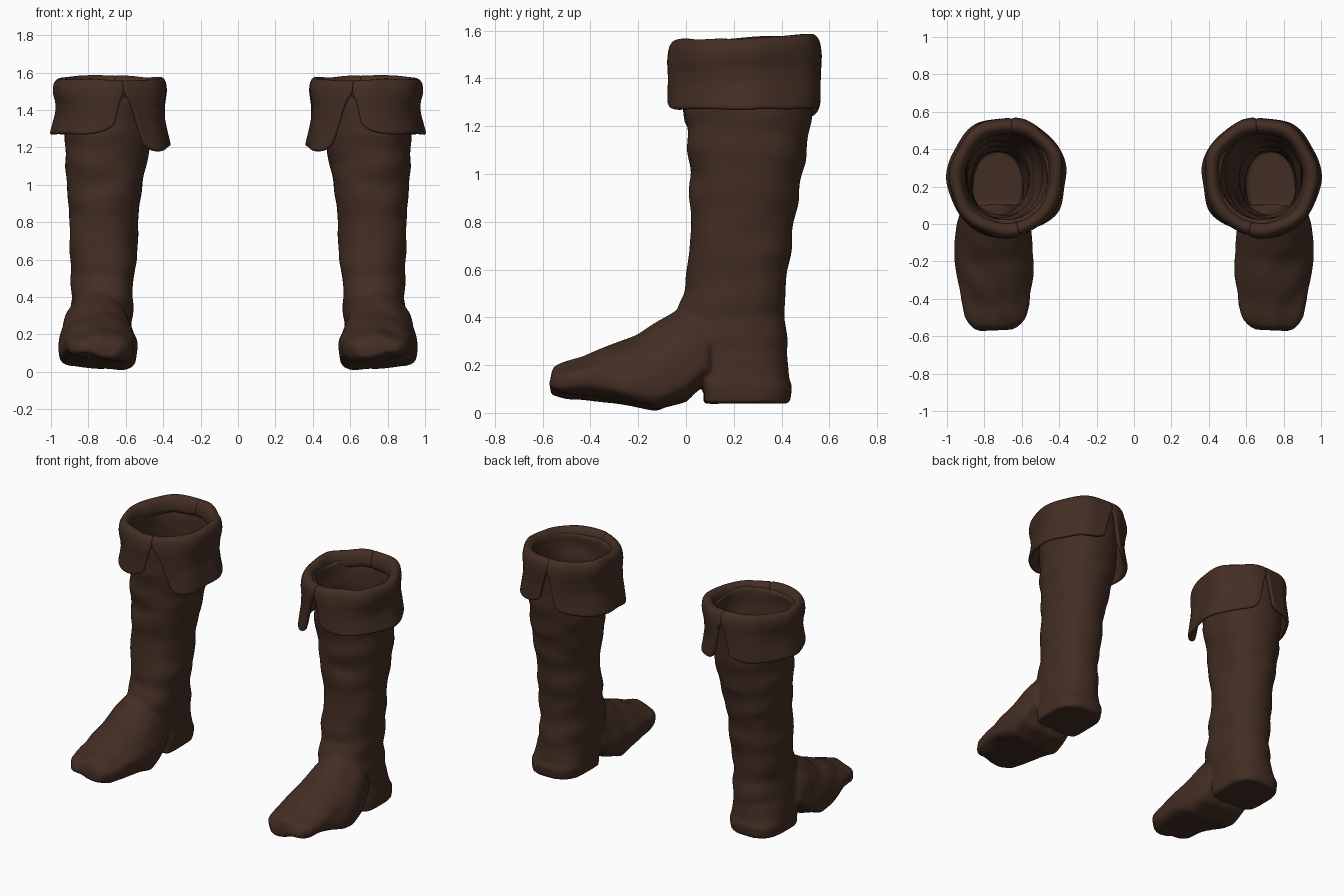
import bpy, bmesh, math
from mathutils import Vector, noise

if "Cube" in bpy.data.objects:
    bpy.data.objects.remove(bpy.data.objects["Cube"])

leather = bpy.data.materials.new("dark_brown_leather")
leather.use_nodes = True
BROWN = (0.056, 0.027, 0.017, 1)
leather.diffuse_color = BROWN
leather.node_tree.nodes["Principled BSDF"].inputs["Base Color"].default_value = BROWN


def sample(rows, t):
    """Interpolate the rows of a table by their first value."""
    for a, b in zip(rows, rows[1:]):
        if t <= b[0]:
            f = (t - a[0]) / (b[0] - a[0])
            return [p + (q - p) * f for p, q in zip(a, b)]
    return list(rows[-1])


def power(v, p):
    return math.copysign(abs(v) ** p, v)


def wrinkle(p, amount, stretch):
    """Shift a point by soft noise to give worn leather folds."""
    q = Vector(p)
    s = Vector((q.x * stretch[0], q.y * stretch[1], q.z * stretch[2]))
    return q + noise.noise_vector(s) * amount


def loft(bm, rings):
    """Skin a list of closed rings and cap both ends."""
    loops = [[bm.verts.new(p) for p in ring] for ring in rings]
    n = len(loops[0])
    for a, b in zip(loops, loops[1:]):
        for i in range(n):
            j = (i + 1) % n
            bm.faces.new((a[i], a[j], b[j], b[i]))
    bm.faces.new(loops[0])
    bm.faces.new(loops[-1])


def finish(bm, name):
    bmesh.ops.recalc_face_normals(bm, faces=bm.faces)
    mesh = bpy.data.meshes.new(name)
    bm.to_mesh(mesh)
    bm.free()
    mesh.materials.append(leather)
    for p in mesh.polygons:
        p.use_smooth = True
    obj = bpy.data.objects.new(name, mesh)
    bpy.context.collection.objects.link(obj)
    return obj


def mirror(obj):
    m = obj.modifiers.new("other_side", 'MIRROR')
    m.use_mirror_merge = False


# Leg: height, inner x, outer x, front y, back y
LEG = [(0.04, .575, .915, .075, .435), (0.11, .57, .92, .075, .445), (0.14, .57, .915, .05, .43),
       (0.3, .56, .905, -.05, .42), (0.4, .56, .885, -.05, .415), (0.5, .55, .89, -.01, .418),
       (0.6, .545, .895, .01, .425), (0.9, .525, .91, .02, .465), (1.2, .47, .92, .0, .525),
       (1.53, .44, .94, -.01, .545)]
# Foot: y, inner x, outer x, sole height, top height
FOOT = [(-.57, .65, .82, .08, .14), (-.55, .615, .86, .07, .195), (-.5, .575, .905, .06, .213),
        (-.43, .555, .92, .055, .23), (-.35, .55, .935, .04, .265), (-.2, .535, .96, .015, .325),
        (-.12, .54, .96, .0, .38), (0, .56, .95, .04, .45), (.06, .57, .93, .10, .46),
        (.1, .585, .915, .12, .46)]
SIDES = 48


def leg_ring(z, inset):
    _, x0, x1, y0, y1 = sample(LEG, z)
    # the heel has a straight front edge
    heel = max(0, min(1, (0.2 - z) / 0.08))
    ring = []
    for i in range(SIDES):
        a = math.tau * i / SIDES
        c, s = math.cos(a), math.sin(a)
        squareness = 0.92 - heel * (0.6 if s < 0 else 0.12)
        p = ((x0 + x1) / 2 + ((x1 - x0) / 2 - inset) * power(c, squareness),
             (y0 + y1) / 2 + ((y1 - y0) / 2 - inset) * power(s, squareness), z)
        amount = 0.016 if z > 0.25 else 0.005
        ring.append(wrinkle(p, amount, (4, 4, 9)))
    return ring


def foot_ring(y):
    _, x0, x1, z0, z1 = sample(FOOT, y)
    mid = z0 + min(0.11, (z1 - z0) * 0.5)
    ring = []
    for i in range(SIDES):
        a = math.tau * i / SIDES
        c, s = math.cos(a), math.sin(a)
        if s > 0:
            x, z = power(c, 1.1), mid + (z1 - mid) * s
        else:
            # flatter sole, tilted up towards the outside
            x = power(c, 0.6)
            z = mid + (mid - z0) * power(s, 0.6) - 0.035 * s * (x + 0.6) * 0.6
        p = ((x0 + x1) / 2 + (x1 - x0) / 2 * x, y, z)
        ring.append(wrinkle(p, 0.013, (11, 7, 9)))
    return ring


# Hollow leg and heel as one cup, fused with the foot
bm = bmesh.new()
heights = [0.04 + 1.49 * i / 60 for i in range(61)]
loft(bm, [leg_ring(z, 0) for z in heights]
     + [leg_ring(z, 0.028) for z in reversed(heights) if z > 0.15])
loft(bm, [foot_ring(-.57 + .67 * i / 40) for i in range(41)])
boot = finish(bm, "boots")
fuse = boot.modifiers.new("fuse", 'REMESH')
fuse.mode = 'VOXEL'
fuse.voxel_size = 0.0125
fuse.use_smooth_shade = True
soft = boot.modifiers.new("soften", 'SMOOTH')
soft.factor = 0.5
soft.iterations = 2
mirror(boot)

# Folded cuff profile: radius scale, then height above the flap's straight part
ROLL = [(.79, 1.47), (.81, 1.53), (.86, 1.56), (.93, 1.565), (.98, 1.545), (.99, 1.5)]
# Drop fraction, radius scale at the sides, radius scale at front and back
HANG = [(0, .99, 1.0), (.25, .945, .99), (.5, .945, .99), (.8, 1.0, 1.0), (1, 1.045, 1.01)]


def cuff_flap(name, start, end, start_gap, end_gap, start_hem, end_hem):
    """One half of the cuff, its edges opening into slits lower down."""
    cols, drop_rows = 44, 12
    bm = bmesh.new()
    grid = []
    for r in range(len(ROLL) + drop_rows):
        row = []
        for c in range(cols + 1):
            u = c / cols
            rolled = r < len(ROLL)
            f = 0 if rolled else (r - len(ROLL) + 1) / drop_rows
            gap = f ** 0.7
            a0, a1 = start + start_gap * gap, end - end_gap * gap
            a = math.radians(a0 + (a1 - a0) * u)
            x, y = math.cos(a), math.sin(a)
            if rolled:
                scale, z = ROLL[r]
            else:
                _, side, front = sample(HANG, f)
                scale = front + (side - front) * x * x
                hem = start_hem + (end_hem - start_hem) * u + 0.05 * abs(2 * u - 1) ** 10
                z = 1.5 + (hem - 1.5) * f
            ripple = 1 + 0.018 * math.sin(7 * a + 1) * min(1, max(0, scale - .75) * 4)
            z += 0.012 * y * (r < len(ROLL) + 3)
            p = (.682 + .298 * scale * ripple * x,
                 .248 + .312 * scale * ripple * y, z)
            row.append(bm.verts.new(wrinkle(p, 0.012, (6, 6, 4))))
        grid.append(row)
    for a, b in zip(grid, grid[1:]):
        for i in range(cols):
            bm.faces.new((a[i], a[i + 1], b[i + 1], b[i]))
    obj = finish(bm, name)
    thick = obj.modifiers.new("thickness", 'SOLIDIFY')
    thick.thickness = 0.024
    thick.offset = 0
    rounding = obj.modifiers.new("rounding", 'SUBSURF')
    rounding.levels = rounding.render_levels = 1
    mirror(obj)


cuff_flap("outer_cuff_flaps", -104, 96, 9, 10, 1.27, 1.265)
cuff_flap("inner_cuff_flaps", 94, 257, 12, 24, 1.235, 1.17)
